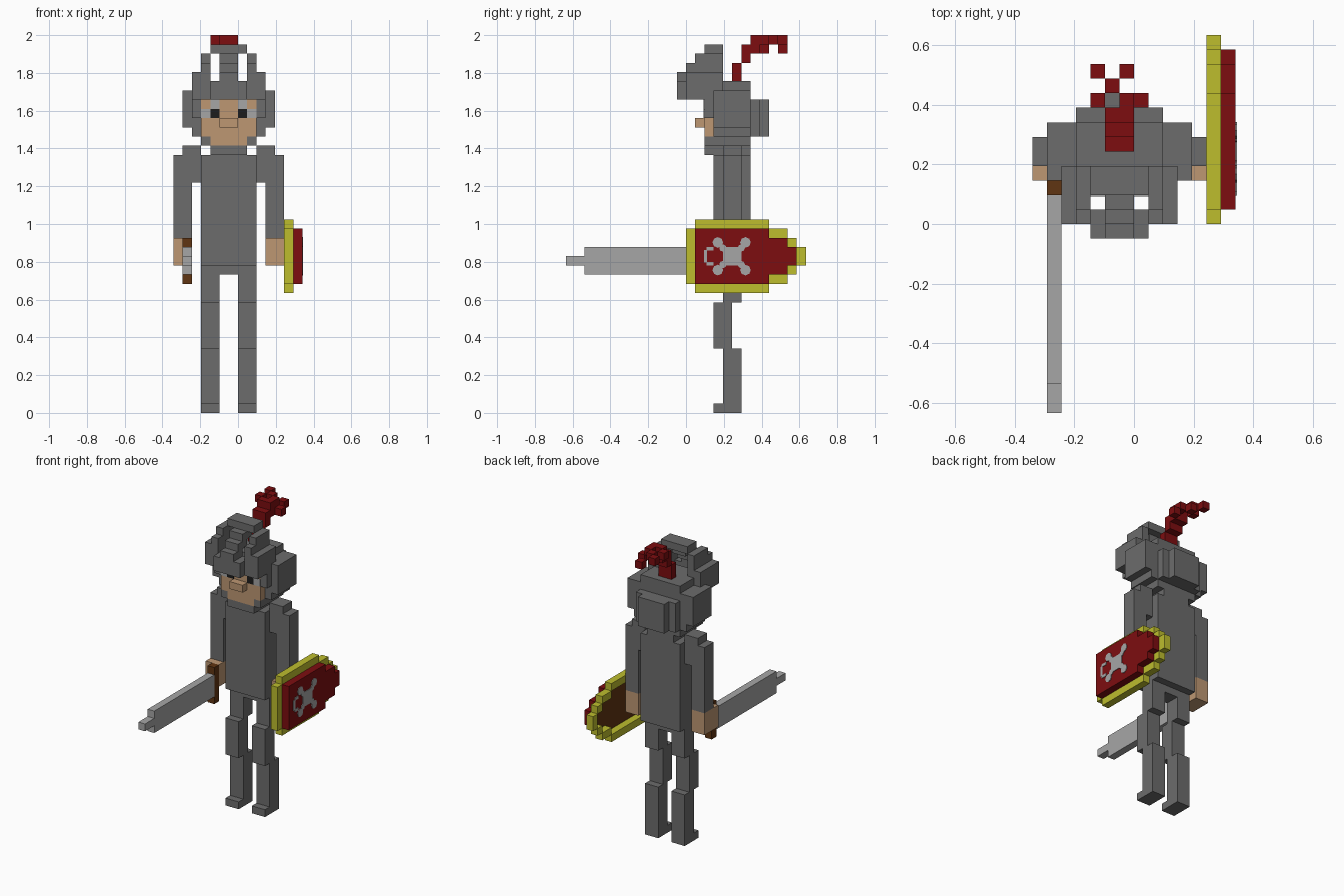
import bpy, bmesh, math
from mathutils import Matrix, Vector

cube = bpy.data.objects.get("Cube")
if cube:
    bpy.data.objects.remove(cube, do_unlink=True)

U = 2 / 41          # one block
MID = -1            # mirror plane of the figure, in blocks


def material(name, r, g, b):
    m = bpy.data.materials.new(name)
    m.use_nodes = True
    m.diffuse_color = (r, g, b, 1)
    m.node_tree.nodes["Principled BSDF"].inputs["Base Color"].default_value = (r, g, b, 1)
    return m


STEEL = material("dark steel", 0.15, 0.15, 0.15)
SILVER = material("silver", 0.38, 0.38, 0.38)
SKIN = material("skin", 0.51, 0.31, 0.17)
RED = material("deep red", 0.205, 0.004, 0.005)
GOLD = material("yellow gold", 0.51, 0.51, 0.027)
BROWN = material("brown", 0.117, 0.035, 0.006)
BLACK = material("black", 0.012, 0.012, 0.012)


def finish(name, bm, *mats):
    me = bpy.data.meshes.new(name)
    bm.to_mesh(me)
    bm.free()
    for m in mats:
        me.materials.append(m)
    ob = bpy.data.objects.new(name, me)
    bpy.context.collection.objects.link(ob)
    return ob


def sym(*boxes):
    """Boxes together with their mirror images."""
    out = list(boxes)
    for x0, x1, *rest in boxes:
        out.append((2 * MID - x1, 2 * MID - x0, *rest))
    return out


def cells(boxes):
    return {(x, y, z) for x0, x1, y0, y1, z0, z1 in boxes
            for x in range(x0, x1) for y in range(y0, y1) for z in range(z0, z1)}


def blocks(name, solid, *mats, rule=None):
    """Outer skin of a set of unit blocks; boxes are x0,x1,y0,y1,z0,z1."""
    if not isinstance(solid, set):
        solid = cells(solid)
    bm = bmesh.new()
    for c in solid:
        for axis in range(3):
            for side in (0, 1):
                n = list(c)
                n[axis] += 2 * side - 1
                if tuple(n) in solid:
                    continue
                a, b = (axis + 1) % 3, (axis + 2) % 3
                quad = []
                for da, db in ((0, 0), (1, 0), (1, 1), (0, 1)):
                    p = list(c)
                    p[axis] += side
                    p[a] += da
                    p[b] += db
                    quad.append(bm.verts.new([v * U for v in p]))
                f = bm.faces.new(quad if side else quad[::-1])
                f.normal_update()
                if rule:
                    f.material_index = rule(f)
    bmesh.ops.remove_doubles(bm, verts=bm.verts, dist=1e-4)
    bmesh.ops.dissolve_limit(bm, angle_limit=0.01, verts=bm.verts, edges=bm.edges,
                             delimit={'MATERIAL'})
    return finish(name, bm, *mats)


def plates(name, mat, boxes, discs=()):
    """Thin painted details: free boxes, and discs (y, z, radius) facing +x."""
    bm = bmesh.new()
    for x0, x1, y0, y1, z0, z1 in boxes:
        mid = Vector((x0 + x1, y0 + y1, z0 + z1)) * U / 2
        size = (abs(x1 - x0) * U, abs(y1 - y0) * U, abs(z1 - z0) * U, 1)
        bmesh.ops.create_cube(bm, size=1, matrix=Matrix.Translation(mid) @ Matrix.Diagonal(size))
    for y, z, r in discs:
        m = Matrix.Translation(Vector((7.03, y, z)) * U) @ Matrix.Rotation(math.pi / 2, 4, 'Y')
        bmesh.ops.create_cone(bm, cap_ends=True, segments=8, radius1=r * U, radius2=r * U,
                              depth=0.1 * U, matrix=m)
    return finish(name, bm, mat)


# Legs, torso and arms
for name, x in (("right_leg", -4), ("left_leg", 0)):
    blocks(name, [(x, x + 2, 3, 6, 0, 1), (x, x + 2, 4, 6, 1, 7),
                  (x, x + 2, 3, 5, 7, 12), (x, x + 2, 4, 6, 12, 15)], STEEL)
blocks("torso", [(-4, 2, 3, 7, 16, 28), (-4, 2, 4, 6, 15, 16)], STEEL)
arm = [(-7, -4, 4, 6, 25, 28), (-7, -5, 4, 6, 19, 25), (-6, -4, 4, 6, 28, 29)]
hand = [(-7, -5, 3, 6, 16, 19)]
for i, side in enumerate(("right", "left")):
    blocks(side + "_arm", sym(*arm)[3 * i:3 * i + 3], STEEL)
    blocks(side + "_hand", sym(*hand)[i:i + 1], SKIN)

# Face
blocks("face", [(-4, 2, 2, 3, 30, 34), (-3, 1, 2, 3, 29, 30), (-2, 0, 1, 2, 31, 32)], SKIN)
plates("pupils", BLACK, sym((-3, -2, 1.9, 2.02, 32, 33)))
plates("eye_whites", SILVER, sym((-4, -3, 1.9, 2.02, 32, 33), (-3, -2, 1.9, 2.02, 33, 34)))

# Helmet with raised visor
blocks("helmet", [(-4, 2, 4, 7, 35, 36), (-4, 2, 2, 4, 34, 36), (-5, 3, 3, 7, 30, 35),
                  (-6, 4, 3, 7, 31, 35), (-4, 2, 7, 8, 30, 34), (-3, 1, 8, 9, 30, 34),
                  (-4, 2, 3, 7, 29, 30), (-3, 1, 2, 7, 28, 29)]
       + sym((-5, -4, 2, 3, 32, 34), (-4, -3, 2, 3, 29, 30)), STEEL)
blocks("visor", [(-3, 1, -1, 0, 34, 36), (-2, 0, -1, 0, 36, 37), (-5, 3, 0, 1, 34, 36),
                 (-2, 0, 0, 1, 36, 38), (-2, 0, 1, 2, 37, 39), (-2, 0, 2, 3, 38, 39),
                 (-3, 1, 2, 4, 39, 40)]
       + sym((-5, -4, 0, 4, 34, 37), (-4, -3, 0, 4, 34, 38), (-4, -3, 1, 4, 38, 39)), STEEL)
blocks("plume", [(-2, 0, 5, 6, 36, 38), (-2, 0, 6, 7, 38, 40), (-2, 0, 7, 8, 39, 41),
                 (-3, -2, 8, 9, 40, 41), (-1, 0, 8, 9, 40, 41), (0, 1, 8, 9, 39, 40),
                 (-2, -1, 9, 10, 40, 41), (-3, -2, 10, 11, 40, 41), (-1, 0, 10, 11, 39, 40)], RED)

# Sword
blocks("sword_guard", [(-6, -5, 2, 3, 14, 19)], BROWN)
blocks("sword_blade", [(-6, -5, -11, 2, 15, 18), (-6, -5, -13, -11, 16, 17)], SILVER)

# Shield: open rim, and a panel with a brown back
outline = [(5, 6, 1, 9, 13, 21), (5, 6, 0, 11, 14, 20), (5, 6, 0, 12, 15, 19), (5, 6, 0, 13, 16, 18)]
panel = [(6, 7, 1, 9, 14, 20), (6, 7, 1, 11, 15, 19), (6, 7, 1, 12, 16, 18)]
hole = {(x - 1, y, z) for x, y, z in cells(panel)}
blocks("shield_rim", cells(outline) - hole, GOLD)
blocks("shield_panel", panel, RED, BROWN, rule=lambda f: int(f.normal.x < -0.5))

# Emblem on the shield
X = (6.98, 7.08)
plates("shield_emblem", SILVER,
       [(*X, 4, 6, 16, 18), (*X, 1.95, 2.3, 16.3, 17.7),
        (*X, 2.2, 3, 16, 16.4), (*X, 2.2, 3, 17.6, 18)],
       [(y, z, 0.58) for y in (3.45, 6.45) for z in (15.5, 18.5)]
       + [(y, z, 0.4) for y in (4.0, 6.0) for z in (16.1, 17.9)])
